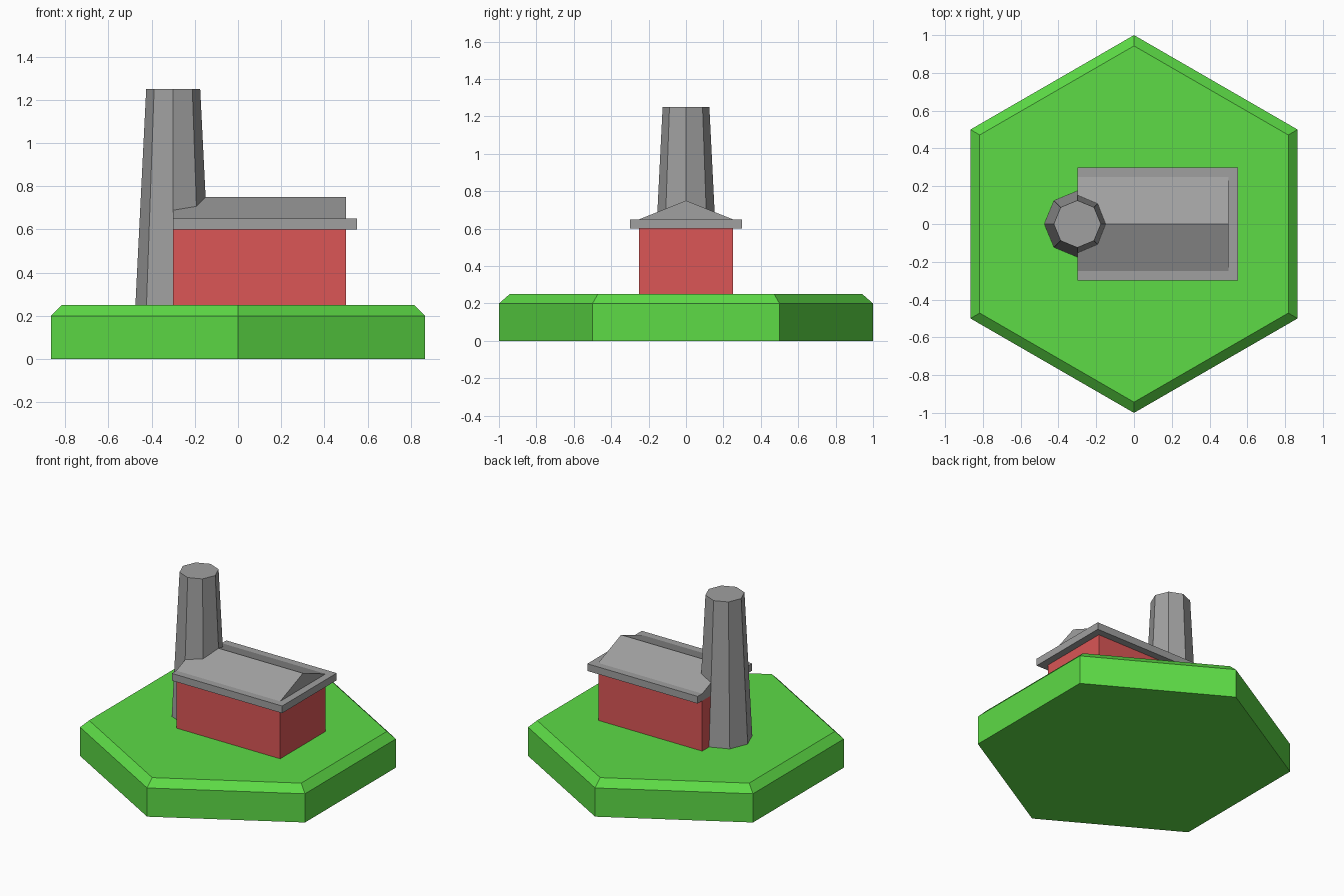
import bpy
import bmesh
import math

if "Cube" in bpy.data.objects:
    bpy.data.objects.remove(bpy.data.objects["Cube"], do_unlink=True)


def material(name, srgb):
    linear = [((c / 255 + 0.055) / 1.055) ** 2.4 for c in srgb] + [1]
    mat = bpy.data.materials.new(name)
    mat.use_nodes = True
    mat.diffuse_color = linear
    bsdf = next(n for n in mat.node_tree.nodes if n.type == 'BSDF_PRINCIPLED')
    bsdf.inputs["Base Color"].default_value = linear
    return mat


def ring(radius, sides, z, turn=0.0, x=0.0):
    return [(x + radius * math.cos(turn + math.tau * i / sides),
             radius * math.sin(turn + math.tau * i / sides), z)
            for i in range(sides)]


def rect(x0, x1, half, z):
    return [(x0, -half, z), (x1, -half, z), (x1, half, z), (x0, half, z)]


def loft(name, rings, mat):
    """Join matching rings with side faces and close both ends."""
    bm = bmesh.new()
    loops = [[bm.verts.new(p) for p in r] for r in rings]
    n = len(loops[0])
    for low, high in zip(loops, loops[1:]):
        for i in range(n):
            j = (i + 1) % n
            bm.faces.new((low[i], low[j], high[j], high[i]))
    bm.faces.new(loops[0])
    bm.faces.new(loops[-1])
    bmesh.ops.recalc_face_normals(bm, faces=bm.faces)
    mesh = bpy.data.meshes.new(name)
    bm.to_mesh(mesh)
    bm.free()
    mesh.materials.append(mat)
    obj = bpy.data.objects.new(name, mesh)
    bpy.context.collection.objects.link(obj)
    return obj


grass = material("grass green", (93, 219, 70))
brick = material("brick red", (219, 86, 86))
stone = material("stone grey", (160, 160, 160))

# Hexagonal ground tile with a bevelled top rim
turn = math.pi / 2
loft("ground_tile", [ring(1, 6, 0, turn), ring(1, 6, 0.2, turn),
                     ring(0.943, 6, 0.25, turn)], grass)

# House walls and overhanging roof slab
loft("house_walls", [rect(-0.3, 0.5, 0.25, 0.25),
                     rect(-0.3, 0.5, 0.25, 0.6)], brick)
loft("roof_slab", [rect(-0.3, 0.55, 0.3, 0.6),
                   rect(-0.3, 0.55, 0.3, 0.65)], stone)

# Gabled roof: triangular profile swept along x
loft("gable_roof", [[(x, -0.25, 0.65), (x, 0.25, 0.65), (x, 0, 0.75)]
                    for x in (-0.3, 0.5)], stone)

# Tapered eight-sided chimney
loft("chimney", [ring(0.175, 8, 0.25, x=-0.3),
                 ring(0.125, 8, 1.25, x=-0.3)], stone)
